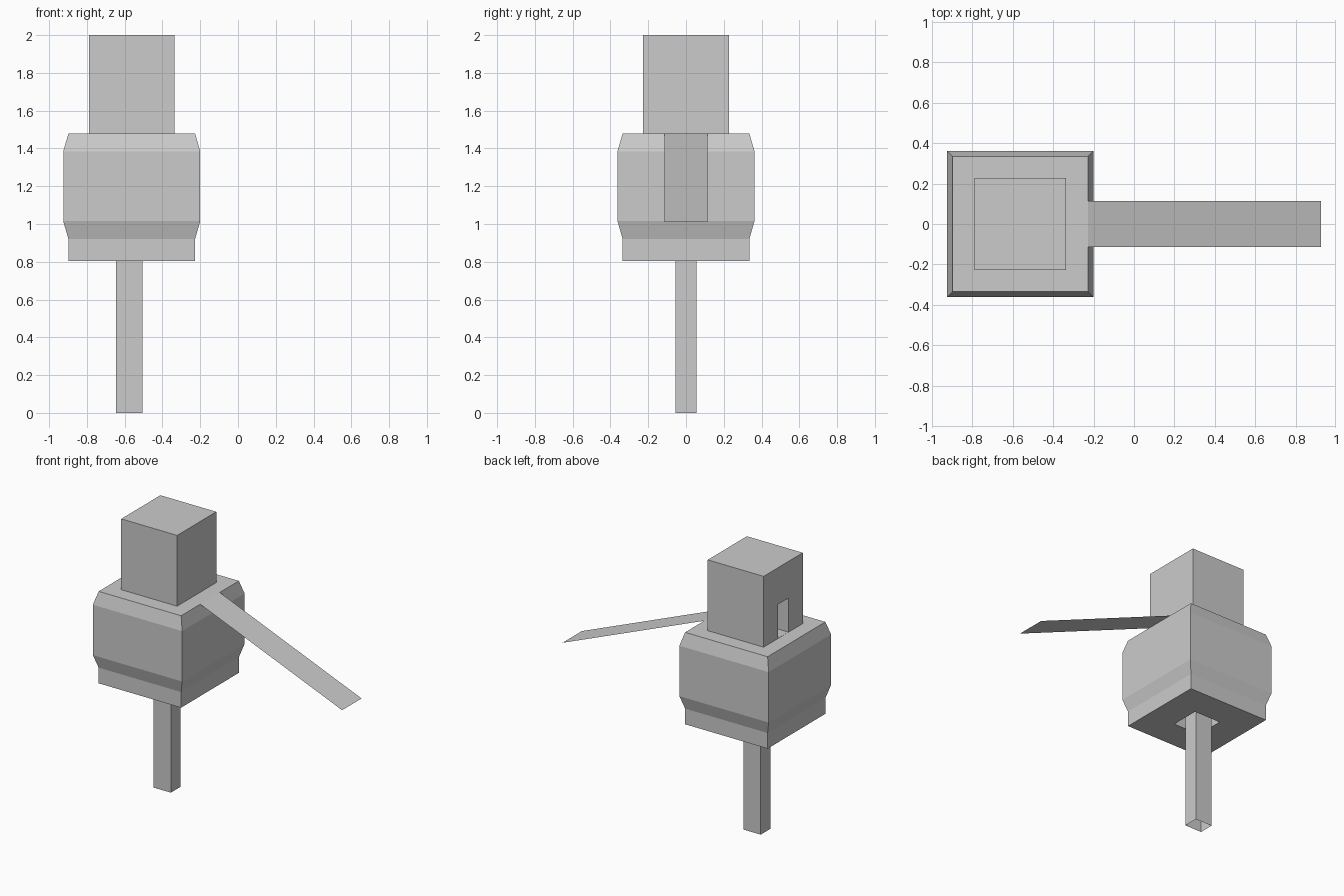
import bpy

if "Cube" in bpy.data.objects:
    bpy.data.objects.remove(bpy.data.objects["Cube"])

CX = -0.5625  # tower axis


def make(name, verts, faces):
    mesh = bpy.data.meshes.new(name)
    mesh.from_pydata(verts, [], faces)
    obj = bpy.data.objects.new(name, mesh)
    bpy.context.collection.objects.link(obj)
    return obj


def square_stack(name, levels, caps=True, cx=CX):
    """Stack of rectangles; each level is (half_x, half_y, z)."""
    verts, faces = [], []
    for hx, hy, z in levels:
        verts += [(cx - hx, -hy, z), (cx + hx, -hy, z), (cx + hx, hy, z), (cx - hx, hy, z)]
    for k in range(len(levels) - 1):
        for i in range(4):
            j = (i + 1) % 4
            faces.append((4 * k + i, 4 * k + j, 4 * k + 4 + j, 4 * k + 4 + i))
    if caps:
        n = 4 * (len(levels) - 1)
        faces += [(3, 2, 1, 0), (n, n + 1, n + 2, n + 3)]
    return make(name, verts, faces)


def cut(obj, cutter):
    mod = obj.modifiers.new("cut", 'BOOLEAN')
    mod.operation = 'DIFFERENCE'
    mod.solver = 'EXACT'
    mod.object = cutter
    cutter.hide_render = True
    cutter.hide_viewport = True


# Main cabin with bevelled bands
profile = [(0.335, 0.805), (0.335, 0.92), (0.3625, 1.015), (0.3625, 1.385), (0.335, 1.48)]
cabin = square_stack("cabin", [(h, h, z) for h, z in profile])

# Upper house
house = square_stack("upper_house", [(0.227, 0.227, 1.48), (0.227, 0.227, 2.0)])

# Square shaft through the cabin floor into the house, and the doorway on the left side
shaft = square_stack("shaft_cutter", [(0.11, 0.11, 0.7), (0.11, 0.11, 1.75)])
door = square_stack("door_cutter", [(0.14, 0.06, 1.481), (0.14, 0.06, 1.73)], cx=CX - 0.2)
cut(cabin, shaft)
cut(house, shaft)
cut(house, door)

# Hollow support post, open at the ends
square_stack("post", [(0.07, 0.056, 0.0), (0.07, 0.056, 1.48)], caps=False, cx=-0.576)

# Thin sloping ramp
x0 = CX + 0.335
make("ramp",
     [(x0, -0.113, 1.48), (0.925, -0.113, 1.01), (0.925, 0.113, 1.01), (x0, 0.113, 1.48)],
     [(0, 1, 2, 3)])
